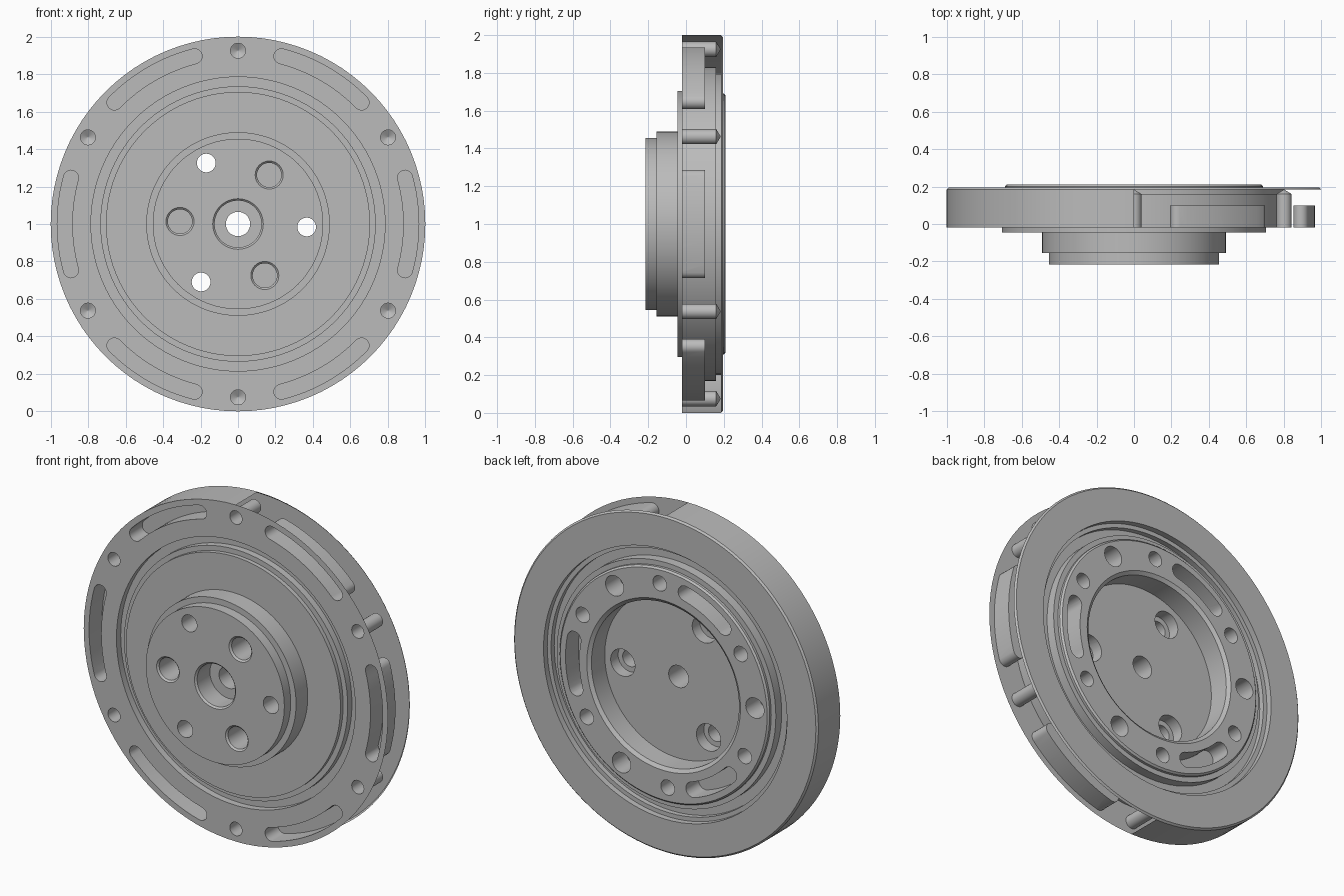
import bpy, bmesh
from math import sin, cos, pi, radians

if "Cube" in bpy.data.objects:
    bpy.data.objects.remove(bpy.data.objects["Cube"], do_unlink=True)

CZ = 1.0  # height of the wheel axis
grey = bpy.data.materials.new("machined_grey")
grey.use_nodes = True
GREY = (0.5, 0.5, 0.5, 1)
grey.diffuse_color = GREY
grey.node_tree.nodes["Principled BSDF"].inputs["Base Color"].default_value = GREY


def finish(bm, name):
    bmesh.ops.recalc_face_normals(bm, faces=bm.faces)
    me = bpy.data.meshes.new(name)
    bm.to_mesh(me)
    bm.free()
    me.materials.append(grey)
    ob = bpy.data.objects.new(name, me)
    bpy.context.collection.objects.link(ob)
    return ob


def lathe(name, profile, segs, radius=0, angle=0, closed=False):
    """Turn (r, y) points about an axis parallel to y."""
    bm = bmesh.new()
    cx, cz = radius * cos(radians(angle)), CZ + radius * sin(radians(angle))
    rings = [[bm.verts.new((cx + r * cos(2 * pi * i / segs), y, cz + r * sin(2 * pi * i / segs)))
              for i in range(segs)] for r, y in profile]
    n = len(rings)
    for k in range(n if closed else n - 1):
        a, b = rings[k], rings[(k + 1) % n]
        for i in range(segs):
            j = (i + 1) % segs
            bm.faces.new((a[i], a[j], b[j], b[i]))
    if not closed:
        bm.faces.new(rings[0])
        bm.faces.new(rings[-1])
    return finish(bm, name)


def arc_slot(name, radius, half_width, angle, half_angle, y0, y1):
    """Curved slot with round ends, cut along y."""
    mid, half = radians(angle), radians(half_angle)
    pts = []
    for side in (1, -1):
        for i in range(13):
            a = mid + side * half * (2 * i / 12 - 1)
            r = radius + side * half_width
            pts.append((r * cos(a), r * sin(a)))
        end = mid + side * half
        for i in range(1, 10):
            t = end + (0 if side > 0 else pi) + pi * i / 10
            pts.append((radius * cos(end) + half_width * cos(t),
                        radius * sin(end) + half_width * sin(t)))
    bm = bmesh.new()
    f = bm.faces.new([bm.verts.new((x, y0, CZ + z)) for x, z in pts])
    ext = bmesh.ops.extrude_face_region(bm, geom=[f])
    for v in ext["geom"]:
        if isinstance(v, bmesh.types.BMVert):
            v.co.y = y1
    return finish(bm, name)


def cut(ob, cutters):
    for c in cutters:
        m = ob.modifiers.new("cut", "BOOLEAN")
        m.operation, m.solver, m.object = "DIFFERENCE", "EXACT", c
    bpy.context.view_layer.update()
    me = bpy.data.meshes.new_from_object(ob.evaluated_get(bpy.context.evaluated_depsgraph_get()))
    ob.modifiers.clear()
    ob.data = me
    for c in cutters:
        bpy.data.objects.remove(c, do_unlink=True)


def smooth(ob):
    bpy.ops.object.select_all(action="DESELECT")
    ob.select_set(True)
    bpy.context.view_layer.objects.active = ob
    bpy.ops.object.shade_smooth_by_angle(angle=radians(30))


# Outer ring with drilled holes and curved pockets
ring = lathe("outer_ring", [(.83, -.02), (1, -.02), (1, .185), (.99, .195),
                            (.8, .195), (.8, .16), (.83, .16)], 96, closed=True)
tools = []
for k in range(6):
    tools.append(lathe("drill", [(.04, -.1), (.04, .16), (.002, .183)], 24, .925, 30 + 60 * k))
    tools.append(arc_slot("pocket", .925, .04, 60 * k, 15.5, -.1, .1))
cut(ring, tools)

# The rim wall is open on the left half
bm = bmesh.new()
bm.from_mesh(ring.data)
rim = [f for f in bm.faces if abs(f.normal.y) < .1 and f.calc_center_median().x > 0
       and all((v.co.x ** 2 + (v.co.z - CZ) ** 2) ** .5 > .99 for v in f.verts)]
bmesh.ops.delete(bm, geom=rim, context="FACES")
bm.to_mesh(ring.data)
bm.free()
smooth(ring)

# Stepped hub disc: front boss, seal grooves, back bowl and central bore
disc = lathe("hub_disc", [
    (.065, -.085), (.125, -.085), (.125, -.205), (.135, -.215), (.455, -.215), (.455, -.155),
    (.49, -.155), (.49, -.045), (.705, -.045), (.705, -.02), (.735, -.02), (.735, .02),
    (.785, .02), (.785, -.02), (.83, -.02), (.83, .16), (.775, .16), (.775, .13),
    (.72, .13), (.72, .185), (.69, .185), (.69, .2), (.68, .21), (.505, .21),
    (.485, .195), (.485, .07)
    , (.065, .07)], 96, closed=True)
tools = []
for k in range(3):
    a = 120 * k - 2.5
    # Through bolts, counterbored from the bowl
    tools.append(lathe("bolt", [(.05, -.3), (.05, 0), (.08, 0), (.08, .15)], 32, .367, a))
    # Blind chamfered bores in the front boss
    tools.append(lathe("bore", [(.085, -.225), (.065, -.205), (.065, -.03)], 32, .31, a + 60))
    # Back face: curved slot and three blind holes
    tools.append(arc_slot("slot", .6, .045, a, 14, .09, .3))
    for offset, r in ((30, .045), (60, .06), (90, .045)):
        tools.append(lathe("hole", [(r, .08), (r, .3)], 32, .6, a + offset))
cut(disc, tools)
smooth(disc)
